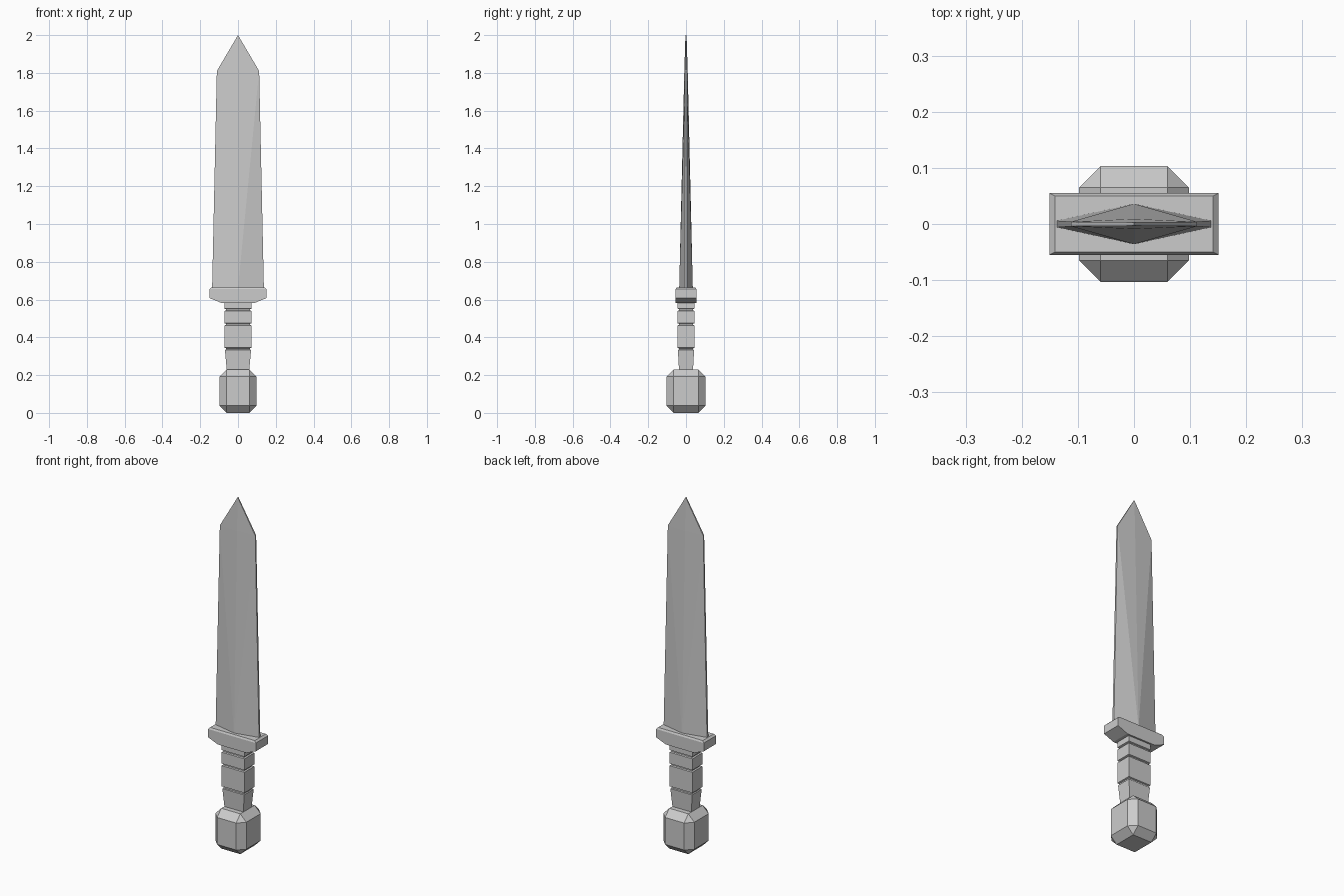
import bpy
import bmesh

cube = bpy.data.objects.get("Cube")
if cube:
    bpy.data.objects.remove(cube, do_unlink=True)

GREY = (0.6, 0.6, 0.6, 1)
metal = bpy.data.materials.new("light_grey")
metal.use_nodes = True
metal.diffuse_color = GREY
metal.node_tree.nodes["Principled BSDF"].inputs["Base Color"].default_value = GREY


def finish(name, bm):
    bmesh.ops.recalc_face_normals(bm, faces=bm.faces[:])
    mesh = bpy.data.meshes.new(name)
    bm.to_mesh(mesh)
    bm.free()
    mesh.materials.append(metal)
    obj = bpy.data.objects.new(name, mesh)
    bpy.context.collection.objects.link(obj)
    return obj


def stack(name, levels):
    """Loft rectangles given as (height, half width, half depth)."""
    bm = bmesh.new()
    rings = [[bm.verts.new((sx * w, sy * d, z))
              for sx, sy in ((-1, -1), (1, -1), (1, 1), (-1, 1))]
             for z, w, d in levels]
    for low, high in zip(rings, rings[1:]):
        for i in range(4):
            j = (i + 1) % 4
            bm.faces.new((low[i], low[j], high[j], high[i]))
    bm.faces.new(rings[0])
    bm.faces.new(rings[-1])
    return finish(name, bm)


# Pommel: a block with every edge chamfered
pommel = stack("pommel", [(0, 0.098, 0.103), (0.23, 0.098, 0.103)])
bevel = pommel.modifiers.new("chamfer", "BEVEL")
bevel.width = 0.038
bevel.segments = 1

# Grip: flared foot, then bands parted by narrow grooves
grip = [(0.21, 0.058, 0.036), (0.332, 0.069, 0.043)]
for bottom, top in ((0.345, 0.463), (0.475, 0.54), (0.552, 0.59)):
    grip += [(grip[-1][0] + 0.003, 0.064, 0.038), (bottom - 0.003, 0.064, 0.038),
             (bottom, 0.072, 0.045), (top, 0.072, 0.045)]
stack("grip", grip)

# Crossguard: ends slope in below, thin chamfer above
stack("crossguard", [(0.583, 0.09, 0.055), (0.608, 0.151, 0.055),
                     (0.655, 0.151, 0.055), (0.665, 0.141, 0.05)])

# Blade: ridged on both sides with narrow flat edges
bm = bmesh.new()


def section(z, w, ridge, edge):
    return [bm.verts.new(p) for p in (
        (-w, -edge, z), (0, -ridge, z), (w, -edge, z),
        (w, edge, z), (0, ridge, z), (-w, edge, z))]


base = section(0.66, 0.137, 0.036, 0.006)
shoulder = section(1.81, 0.112, 0.009, 0.004)
tip_front = bm.verts.new((0, -0.003, 2))
tip_back = bm.verts.new((0, 0.003, 2))
tips = [tip_front] * 3 + [tip_back] * 3
for i in range(6):
    j = (i + 1) % 6
    a, b, c, d = base[i], base[j], shoulder[j], shoulder[i]
    if i in (2, 5):
        bm.faces.new((a, b, c, d))
        bm.faces.new((d, c, tips[j], tips[i]))
    else:
        # The crease runs from the ridge foot to the shoulder
        if i in (1, 4):
            bm.faces.new((a, b, c))
            bm.faces.new((a, c, d))
        else:
            bm.faces.new((a, b, d))
            bm.faces.new((b, c, d))
        bm.faces.new((d, c, tips[i]))
bm.faces.new(base)
finish("blade", bm)
